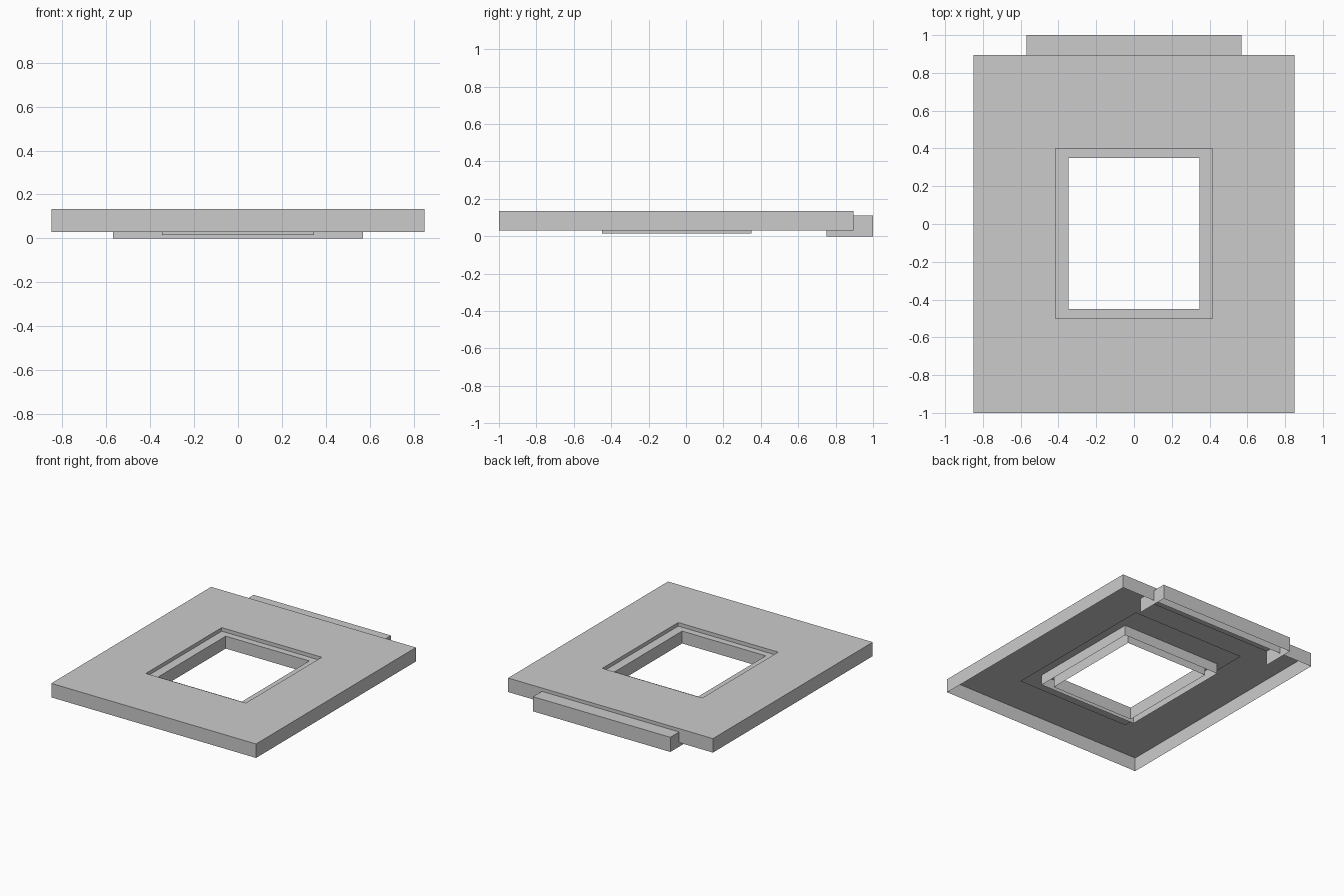
import bpy

if "Cube" in bpy.data.objects:
    bpy.data.objects.remove(bpy.data.objects["Cube"])


def make_object(name, verts, faces):
    mesh = bpy.data.meshes.new(name)
    mesh.from_pydata(verts, [], faces)
    mesh.update()
    obj = bpy.data.objects.new(name, mesh)
    bpy.context.collection.objects.link(obj)
    return obj


def loop(rect, z):
    x0, x1, y0, y1 = rect
    return [(x0, y0, z), (x1, y0, z), (x1, y1, z), (x0, y1, z)]


def bridge(name, loops):
    """Skin a run of rectangular loops (rect, z) with flat quads."""
    verts = [v for rect, z in loops for v in loop(rect, z)]
    faces = []
    for k in range(len(loops) - 1):
        a, b = 4 * k, 4 * k + 4
        for i in range(4):
            j = (i + 1) % 4
            faces.append((a + i, a + j, b + j, b + i))
    return make_object(name, verts, faces)


OUTER = (-0.85, 0.85, -1.0, 0.895)
RECESS = (-0.415, 0.415, -0.5, 0.4)
FLANGE = (-0.475, 0.475, -0.66, 0.585)
OPENING = (-0.347, 0.347, -0.45, 0.35)
TOP, RIM, LEDGE = 0.135, 0.03, 0.108

# Hollow slab: outer skirt, top sheet and recess wall, open underneath
bridge("slab_shell", [(OUTER, RIM), (OUTER, TOP), (RECESS, TOP), (RECESS, RIM)])

# Inner frame: flange sheet forming the ledge, then the opening wall
bridge("opening_frame", [(FLANGE, LEDGE), (OPENING, LEDGE), (OPENING, 0.015)])

# Rear tab: top, back and two ends, open below and towards the slab
tab = (-0.57, 0.57, 0.75, 1.0)
make_object("rear_tab", loop(tab, 0.0) + loop(tab, 0.11),
            [(4, 5, 6, 7), (1, 2, 6, 5), (2, 3, 7, 6), (3, 0, 4, 7)])
